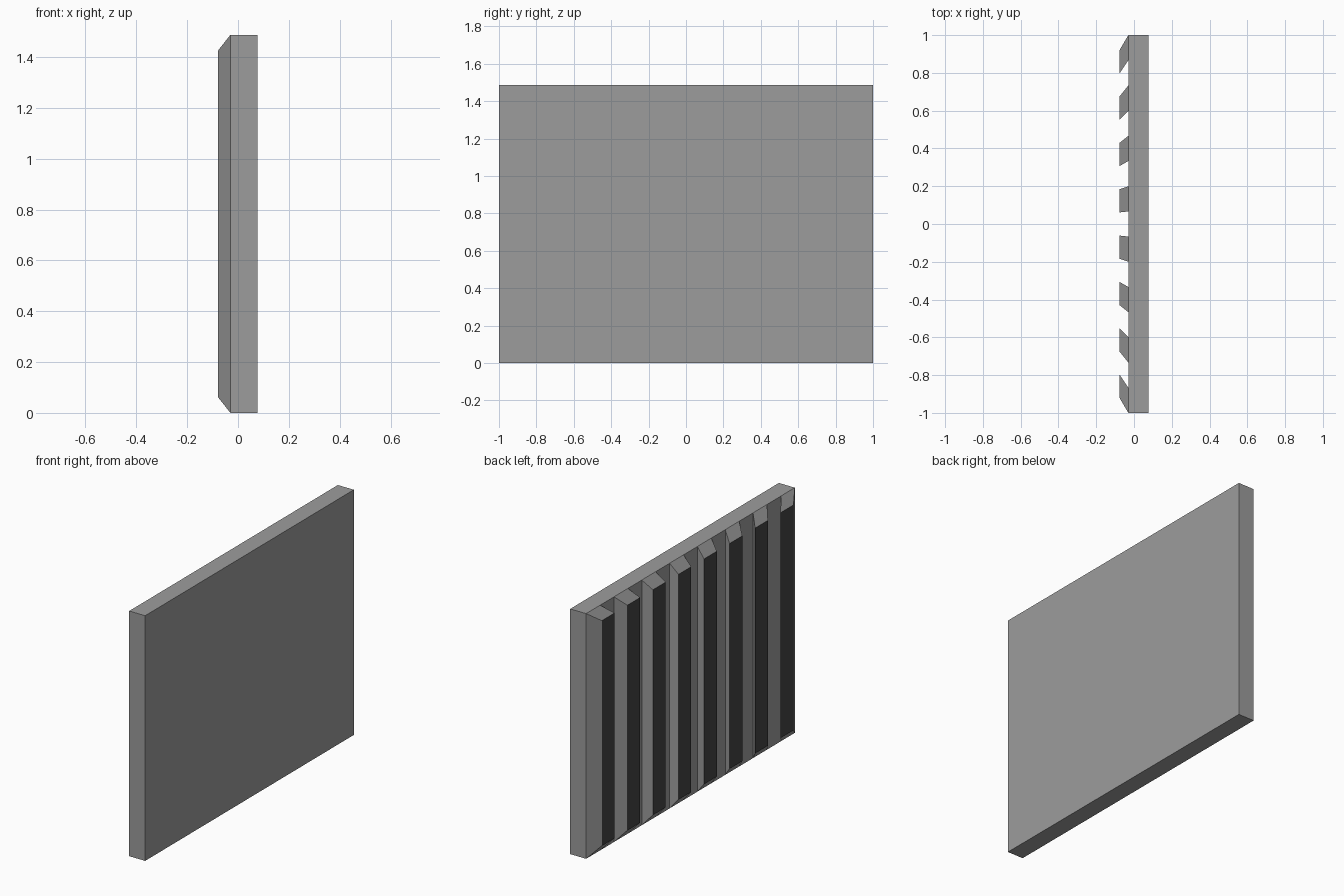
import bpy, bmesh
from mathutils import Matrix, Vector

if "Cube" in bpy.data.objects:
    bpy.data.objects.remove(bpy.data.objects["Cube"])

HEIGHT, STRIPS = 1.487, 15
FRONT_X, BACK_X, RIB_X = 0.077, -0.03, -0.078
TAPER = 0.918


def material(name, grey):
    mat = bpy.data.materials.new(name)
    mat.diffuse_color = (grey, grey, grey, 1)
    mat.use_nodes = True
    mat.node_tree.nodes["Principled BSDF"].inputs["Base Color"].default_value = mat.diffuse_color
    return mat


# Flat panel slab
bm = bmesh.new()
depth = FRONT_X - BACK_X
bmesh.ops.create_cube(bm, size=1, matrix=Matrix.Translation(
    ((FRONT_X + BACK_X) / 2, 0, HEIGHT / 2)) @ Matrix.Diagonal((depth, 2, HEIGHT, 1)))

# Slice the slab into equal vertical strips
for i in range(1, STRIPS):
    bmesh.ops.bisect_plane(bm, geom=bm.verts[:] + bm.edges[:] + bm.faces[:],
                           plane_co=(0, -1 + 2 * i / STRIPS, 0), plane_no=(0, 1, 0))
bm.normal_update()

# Raise every other back strip into a rib, tapering towards the panel centre
back = sorted((f for f in bm.faces if f.normal.x < -0.9),
              key=lambda f: f.calc_center_median().y)
ribs = bmesh.ops.extrude_discrete_faces(bm, faces=back[::2])["faces"]
for v in {v for f in ribs for v in f.verts}:
    v.co = Vector((RIB_X, v.co.y * TAPER,
                   HEIGHT / 2 + (v.co.z - HEIGHT / 2) * TAPER))
bmesh.ops.recalc_face_normals(bm, faces=bm.faces[:])

# Dark grey panel with near-black rib faces
for f in bm.faces:
    f.material_index = int(all(v.co.x < RIB_X + 0.001 for v in f.verts))

mesh = bpy.data.meshes.new("ribbed_panel")
bm.to_mesh(mesh)
bm.free()
mesh.materials.append(material("dark_grey", 0.335))
mesh.materials.append(material("near_black", 0.06))
bpy.context.collection.objects.link(bpy.data.objects.new("ribbed_panel", mesh))
